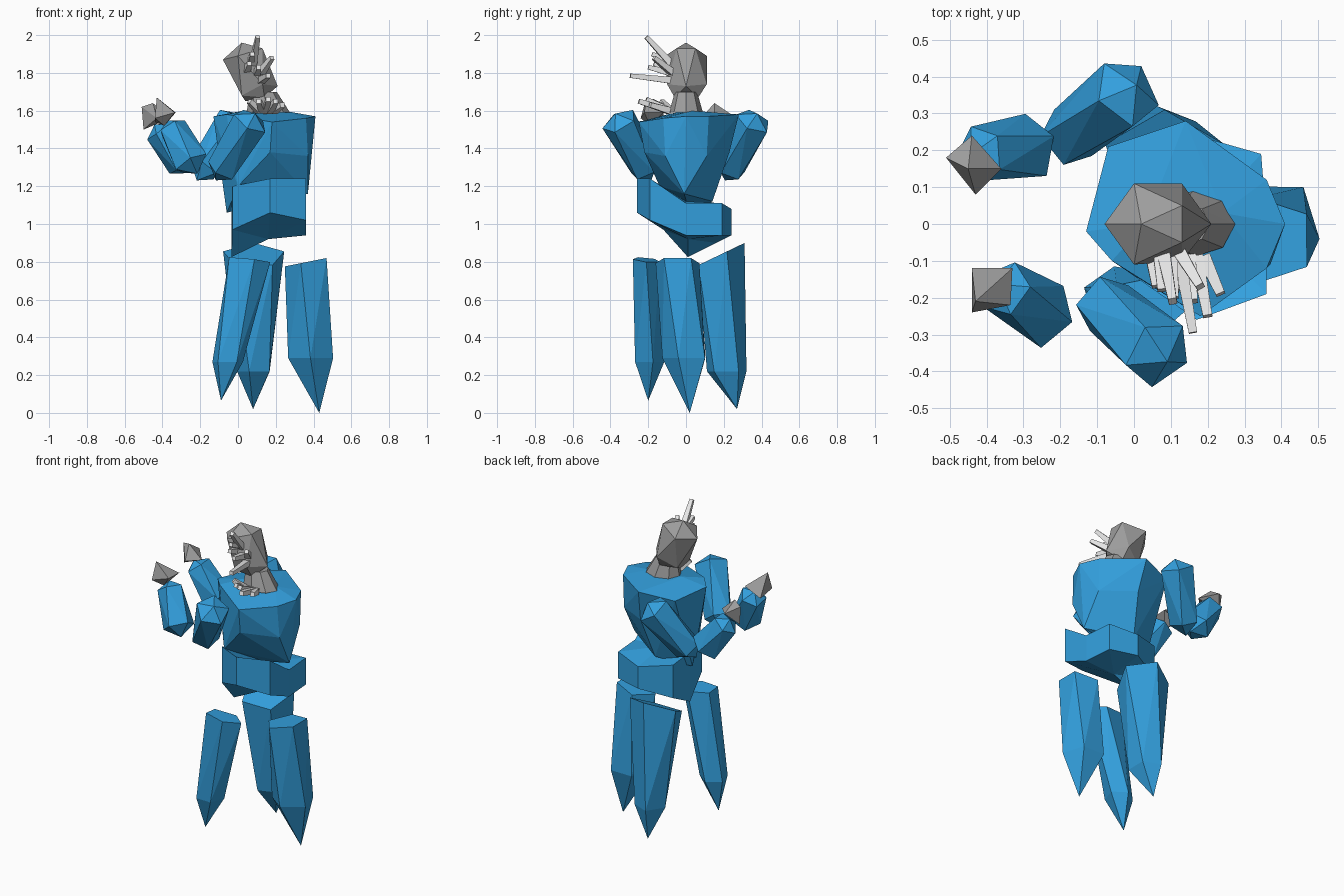
import bpy, bmesh, math
from mathutils import Vector


def mat(name, col):
    m = bpy.data.materials.new(name)
    m.diffuse_color = (*col, 1)
    return m


BLUE = mat("crystal_blue", (0.033, 0.35, 0.73))
GREY = mat("stone_grey", (0.34, 0.34, 0.34))
LIGHT = mat("pale_grey", (0.8, 0.8, 0.8))


def finish(name, bm, m):
    bmesh.ops.recalc_face_normals(bm, faces=bm.faces[:])
    me = bpy.data.meshes.new(name)
    bm.to_mesh(me)
    bm.free()
    me.materials.append(m)
    ob = bpy.data.objects.new(name, me)
    bpy.context.collection.objects.link(ob)
    return ob


def hull(name, pts, m):
    """Faceted chunk: convex hull of a few corner points."""
    bm = bmesh.new()
    for p in pts:
        bm.verts.new(p)
    bmesh.ops.convex_hull(bm, input=bm.verts[:])
    loose = [v for v in bm.verts if not v.link_faces]
    bmesh.ops.delete(bm, geom=loose, context='VERTS')
    return finish(name, bm, m)


def ring(c, rx, ry, n, phase=0.0, slope=(0, 0)):
    pts = []
    for i in range(n):
        a = phase + 2 * math.pi * i / n
        x, y = rx * math.cos(a), ry * math.sin(a)
        pts.append(Vector(c) + Vector((x, y, x * slope[0] + y * slope[1])))
    return pts


def limb(name, a, b, stations, n, m, phase=0.3, twist=0.3):
    """Crystal along an axis; stations are (position 0..1, radius), 0 = point."""
    a, b = Vector(a), Vector(b)
    q = (b - a).to_track_quat('Z', 'Y')
    pts = []
    for k, (t, r) in enumerate(stations):
        c = a.lerp(b, t)
        if r == 0:
            pts.append(c)
        else:
            pts += [c + q @ p for p in ring((0, 0, 0), r, r, n, phase + twist * k)]
    return hull(name, pts, m)


# legs: three crystals, wide sloped top, tapering below to a point
legs = [
    ("front_leg", (0.05, -0.21, 0.81), 0.12, 0.075, (-0.1, -0.1), 0.0,
     (-0.055, -0.20, 0.27), 0.085, 0.085, (-0.09, -0.20, 0.065)),
    ("rear_leg", (0.083, 0.175, 0.835), 0.17, 0.135, (0.0, 0.48), math.pi / 2,
     (0.09, 0.215, 0.22), 0.095, 0.11, (0.08, 0.27, 0.02)),
    ("side_leg", (0.37, -0.045, 0.80), 0.122, 0.122, (0.2, 0.0), 0.63,
     (0.385, 0.0, 0.29), 0.125, 0.125, (0.43, 0.02, 0.0)),
]
for name, top, tx, ty, sl, ph, mid, mx, my, tip in legs:
    hull(name, ring(top, tx, ty, 5, ph, sl) + ring(mid, mx, my, 5, ph + 0.3) + [tip], BLUE)

# belly: bent slab, raised at the front, (x, y, top z, bottom z)
outline = [(-0.03, -0.12, 1.20, 0.97), (0.17, -0.26, 1.24, 1.06),
           (0.36, -0.19, 1.24, 1.02), (0.36, 0.0, 1.11, 0.94),
           (0.345, 0.19, 1.11, 0.94), (0.17, 0.24, 1.08, 0.94),
           (-0.02, 0.16, 1.11, 0.90), (-0.035, 0.01, 1.14, 0.825)]
bm = bmesh.new()
top = [bm.verts.new((x, y, t)) for x, y, t, b in outline]
low = [bm.verts.new((x, y, b)) for x, y, t, b in outline]
ct = bm.verts.new((0.17, 0, 1.12))
cb = bm.verts.new((0.16, 0.01, 0.92))
for i in range(len(outline)):
    j = (i + 1) % len(outline)
    bm.faces.new((low[i], low[j], top[j], top[i]))
    bm.faces.new((top[i], top[j], ct))
    bm.faces.new((low[j], low[i], cb))
finish("belly", bm, BLUE)

# chest: broad shoulders closing to a low ridge
hull("chest", [
    (-0.13, -0.02, 1.57), (-0.06, -0.10, 1.58), (0.18, -0.25, 1.54), (0.36, -0.12, 1.56),
    (0.41, 0.0, 1.57), (0.36, 0.12, 1.57), (0.14, 0.28, 1.58), (-0.07, 0.21, 1.55),
    (0.03, 0.0, 1.60), (0.24, 0.03, 1.60),
    (0.17, -0.22, 1.38), (0.37, -0.11, 1.36), (0.36, 0.11, 1.36), (0.16, 0.23, 1.38),
    (0.37, -0.01, 1.16), (0.12, 0.14, 1.12), (0.0, -0.14, 1.20), (-0.06, 0.02, 1.06)], BLUE)

# arms: faceted rods with a blunt point at each end
upper = [(-0.12, 0), (0.02, 0.1), (0.9, 0.085), (1.1, 0)]
fore = [(-0.2, 0), (0.05, 0.095), (0.92, 0.078), (1.08, 0)]
limb("front_upper_arm", (0.07, -0.355, 1.55), (-0.10, -0.20, 1.26), upper, 5, BLUE)
limb("rear_upper_arm", (-0.015, 0.36, 1.55), (-0.20, 0.22, 1.26), upper, 5, BLUE)
limb("front_forearm", (-0.24, -0.25, 1.31), (-0.36, -0.17, 1.53), fore, 5, BLUE)
limb("rear_forearm", (-0.28, 0.205, 1.31), (-0.43, 0.19, 1.51), fore, 5, BLUE)

# hands: blunt pyramids
hull("front_hand", [(-0.44, -0.12, 1.54), (-0.33, -0.12, 1.59), (-0.335, -0.22, 1.59),
                    (-0.44, -0.24, 1.56), (-0.39, -0.19, 1.52), (-0.43, -0.21, 1.67)], GREY)
hull("rear_hand", [(-0.51, 0.18, 1.62), (-0.44, 0.24, 1.58), (-0.36, 0.15, 1.56),
                   (-0.43, 0.08, 1.56), (-0.50, 0.17, 1.50), (-0.45, 0.15, 1.64)], GREY)

# neck
hull("neck", ring((0.16, 0, 1.59), 0.115, 0.09, 8) + ring((0.135, 0, 1.70), 0.07, 0.058, 8), GREY)

# head
hull("head", [
    (0.02, 0.0, 1.96), (0.13, 0.05, 1.93), (0.13, -0.05, 1.93), (-0.08, 0.0, 1.87),
    (0.0, 0.11, 1.89), (0.0, -0.11, 1.89), (0.13, 0.11, 1.74), (0.13, -0.10, 1.74),
    (0.21, 0.0, 1.73), (0.02, 0.06, 1.68), (0.02, -0.06, 1.68), (0.04, 0.0, 1.65),
    (0.14, 0.065, 1.67), (0.14, -0.06, 1.67)], GREY)

# tapered spikes bristling from the face
spikes = [((0.08, -0.08, 1.85), (0.105, -0.21, 1.99)),
          ((0.05, -0.09, 1.82), (0.06, -0.17, 1.85)),
          ((0.12, -0.07, 1.80), (0.18, -0.17, 1.88)),
          ((0.07, -0.08, 1.86), (0.075, -0.18, 1.90)),
          ((0.10, -0.08, 1.80), (0.11, -0.20, 1.83)),
          ((0.12, -0.07, 1.76), (0.16, -0.295, 1.785))]
for i, (a, b) in enumerate(spikes):
    limb(f"face_spike_{i + 1}", a, b, [(0, 0.026), (1, 0.016)], 4, LIGHT, 0.78, 0)

# blades fanning out at the throat
for i, (x, y, z) in enumerate([(0.06, -0.13, 1.65), (0.11, -0.18, 1.65), (0.16, -0.21, 1.66),
                               (0.20, -0.25, 1.65), (0.235, -0.19, 1.63)]):
    limb(f"throat_spike_{i + 1}", (0.11 + 0.02 * i, -0.09, 1.60), (x, y, z),
         [(0, 0.026), (1, 0.018)], 4, LIGHT, 0.78, 0)
